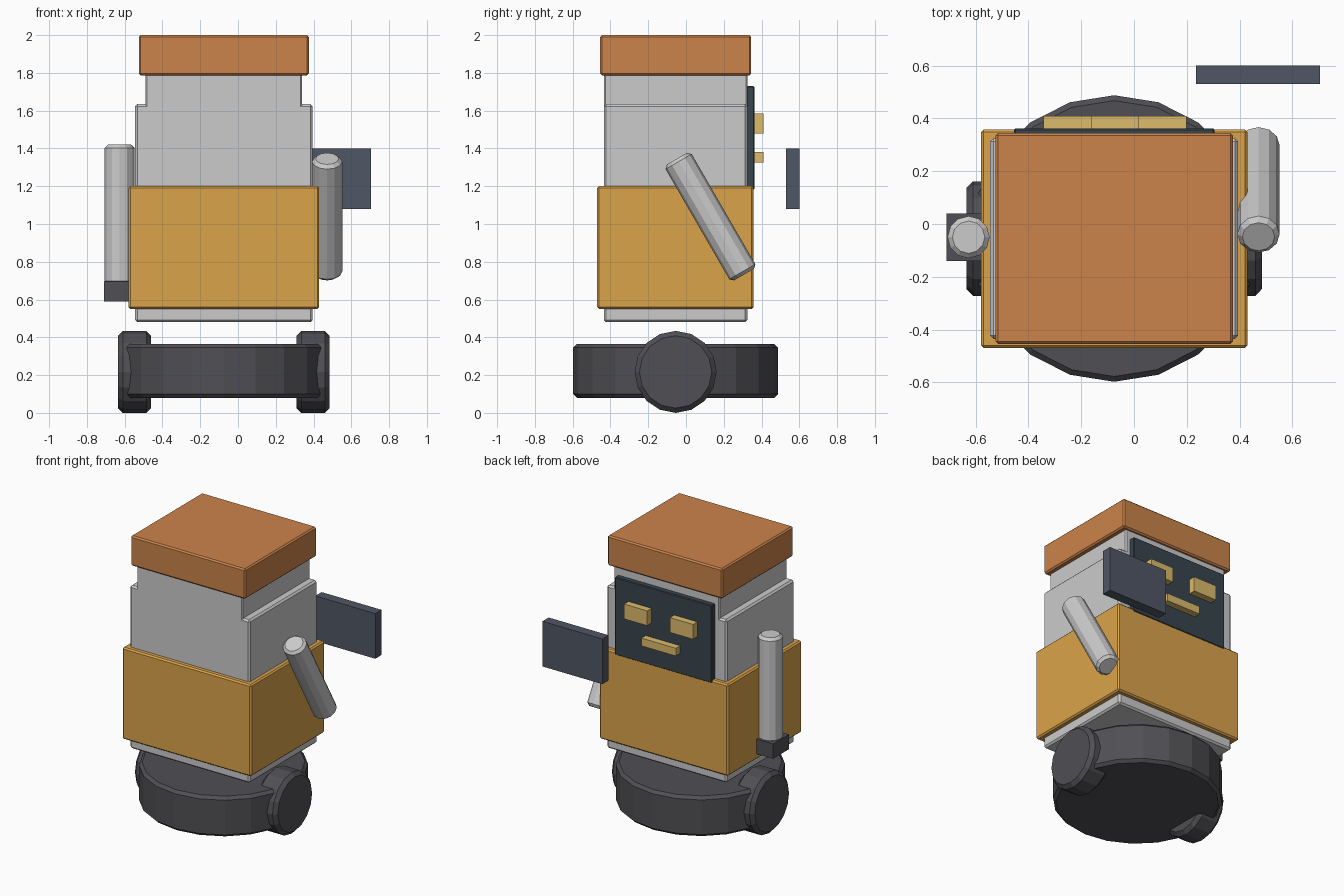
import bpy
import math
from mathutils import Vector

if "Cube" in bpy.data.objects:
    bpy.data.objects.remove(bpy.data.objects["Cube"])

CX, CY = -0.075, -0.055  # axis of the robot body


def material(name, rgb):
    m = bpy.data.materials.new(name)
    m.diffuse_color = (*rgb, 1)
    m.use_nodes = True
    m.node_tree.nodes["Principled BSDF"].inputs["Base Color"].default_value = m.diffuse_color
    return m


SHELL = material("light_shell", (0.6, 0.61, 0.63))
AMBER = material("amber", (0.71, 0.37, 0.07))
COPPER = material("copper", (0.6, 0.23, 0.07))
RUBBER = material("rubber", (0.08, 0.08, 0.09))
SCREEN = material("screen", (0.04, 0.06, 0.075))
GLOW = material("glow", (0.72, 0.5, 0.15))
SLATE = material("slate", (0.08, 0.095, 0.13))


def finish(obj, name, mat, bevel):
    obj.name = name
    obj.data.materials.append(mat)
    if bevel:
        mod = obj.modifiers.new("edge_bevel", "BEVEL")
        mod.width = bevel
        mod.segments = 1
        mod.limit_method = "ANGLE"
        mod.angle_limit = math.radians(50)
    return obj


def box(name, x, y, z, mat, bevel=0.0):
    """Box from its (min, max) range on each axis."""
    bpy.ops.mesh.primitive_cube_add(size=1, location=[sum(r) / 2 for r in (x, y, z)])
    obj = bpy.context.object
    obj.scale = [r[1] - r[0] for r in (x, y, z)]
    bpy.ops.object.transform_apply(location=False, rotation=False, scale=True)
    return finish(obj, name, mat, bevel)


def rod(name, start, end, radius, sides, mat, bevel):
    """Cylinder running between two points."""
    a, b = Vector(start), Vector(end)
    bpy.ops.mesh.primitive_cylinder_add(vertices=sides, radius=radius,
                                        depth=(b - a).length, location=(a + b) / 2)
    obj = bpy.context.object
    axis = (b - a).normalized()
    obj.rotation_euler = Vector((0, 0, 1)).rotation_difference(axis).to_euler()
    return finish(obj, name, mat, bevel)


# Base disc and side wheels
rod("base_disc", (CX, CY, 0.08), (CX, CY, 0.365), 0.543, 20, RUBBER, 0.02)
for side, label in ((-1, "left"), (1, "right")):
    rod(label + "_wheel", (CX + side * 0.385, CY, 0.217), (CX + side * 0.56, CY, 0.217),
        0.217, 16, RUBBER, 0.025)

# Body, head, coloured band and cap
box("body", (-0.545, 0.395), (-0.435, 0.325), (0.48, 1.635), SHELL, 0.012)
box("head", (-0.49, 0.34), (-0.435, 0.325), (1.5, 1.8), SHELL, 0.008)
box("waist_band", (-0.58, 0.43), (-0.47, 0.358), (0.55, 1.2), AMBER, 0.01)
box("cap", (-0.525, 0.375), (-0.455, 0.345), (1.787, 2.0), COPPER, 0.01)

# Face on the rear side
box("face_panel", (-0.455, 0.305), (0.31, 0.362), (1.18, 1.73), SCREEN, 0.005)
for side, label in ((-1, "left"), (1, "right")):
    ex = -0.072 + side * 0.18
    box(label + "_eye", (ex - 0.091, ex + 0.091), (0.355, 0.41), (1.48, 1.585), GLOW)
box("mouth", (-0.207, 0.063), (0.355, 0.41), (1.325, 1.38), GLOW)

# Arms, hand block and floating tablet
rod("left_arm", (-0.627, -0.05, 0.68), (-0.627, -0.05, 1.42), 0.08, 12, SHELL, 0.018)
box("left_hand", (-0.71, -0.545), (-0.14, 0.04), (0.59, 0.695), RUBBER)
rod("right_arm", (0.472, 0.307, 0.732), (0.472, -0.048, 1.346), 0.08, 12, SHELL, 0.018)
box("tablet", (0.235, 0.705), (0.53, 0.6), (1.08, 1.4), SLATE)
